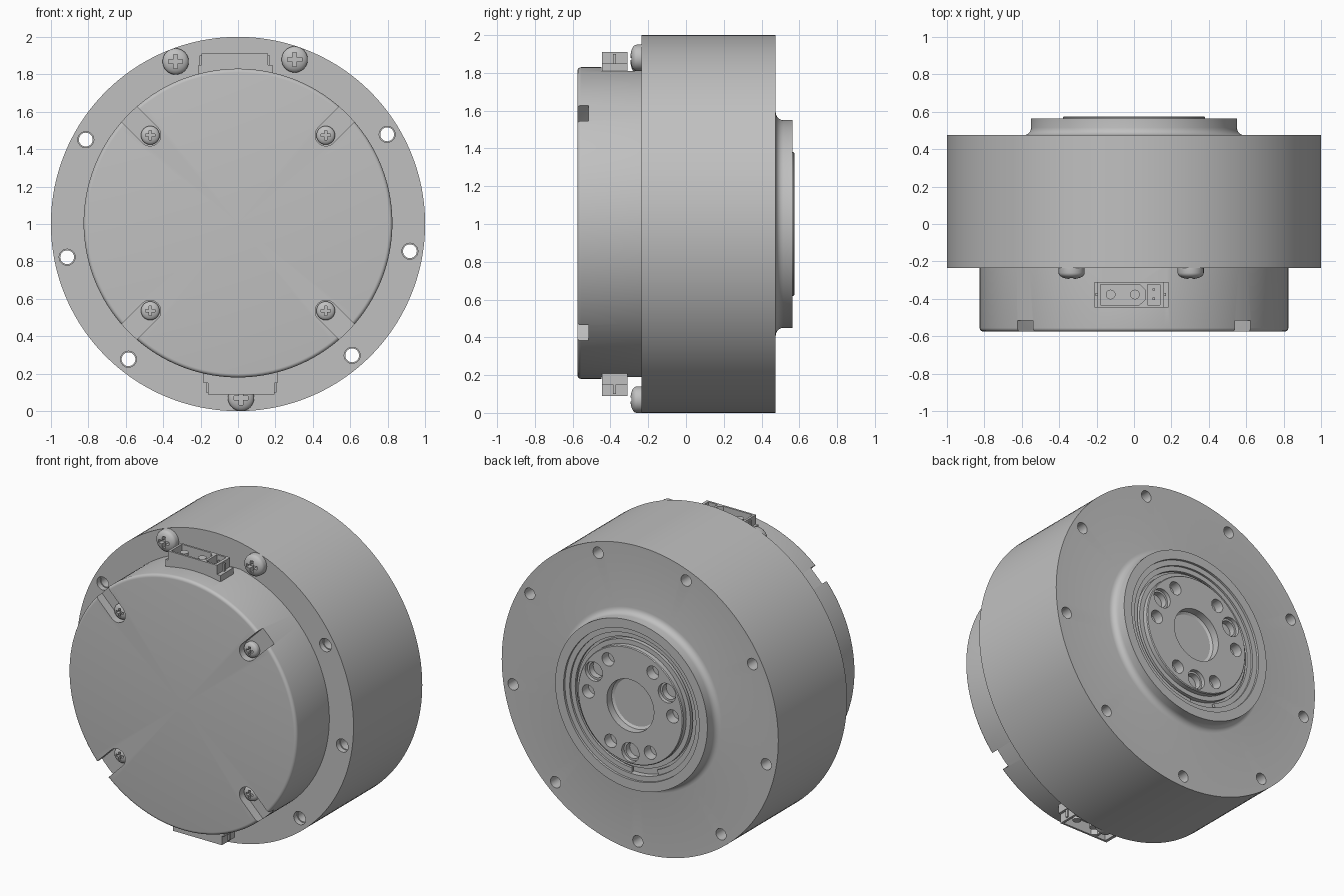
import bpy, bmesh
from math import sin, cos, pi, radians

cube = bpy.data.objects.get("Cube")
if cube:
    bpy.data.objects.remove(cube)

GREY = (0.53, 0.53, 0.53, 1)
metal = bpy.data.materials.new("plain grey")
metal.use_nodes = True
metal.diffuse_color = GREY
metal.node_tree.nodes["Principled BSDF"].inputs["Base Color"].default_value = GREY

CZ = 1.0  # height of the main axis


def finish(name, bm):
    bmesh.ops.recalc_face_normals(bm, faces=bm.faces)
    mesh = bpy.data.meshes.new(name)
    bm.to_mesh(mesh)
    bm.free()
    mesh.materials.append(metal)
    obj = bpy.data.objects.new(name, mesh)
    bpy.context.collection.objects.link(obj)
    return obj


def add_lathe(bm, profile, x=0, z=CZ, segs=32):
    """Revolve (radius, y) points about an axis parallel to y."""
    rings = []
    for r, y in profile:
        if r == 0:
            rings.append([bm.verts.new((x, y, z))] * segs)
        else:
            rings.append([bm.verts.new((x + r * cos(2 * pi * i / segs), y,
                                        z + r * sin(2 * pi * i / segs))) for i in range(segs)])
    for a, b in zip(rings, rings[1:]):
        for i in range(segs):
            j = (i + 1) % segs
            bm.faces.new(dict.fromkeys((a[i], a[j], b[j], b[i])))


def add_prism(bm, outline, lo, hi, axis="Y"):
    """Extrude an outline of (x, z) along y, or of (x, y) along z."""
    def place(p, h):
        return (p[0], h, p[1]) if axis == "Y" else (p[0], p[1], h)
    a = [bm.verts.new(place(p, lo)) for p in outline]
    b = [bm.verts.new(place(p, hi)) for p in outline]
    bm.faces.new(a)
    bm.faces.new(b)
    for i in range(len(a)):
        j = (i + 1) % len(a)
        bm.faces.new((a[i], a[j], b[j], b[i]))


def rect(x0, x1, y0, y1):
    return [(x0, y0), (x1, y0), (x1, y1), (x0, y1)]


def circle(x, y, r, n=20):
    return [(x + r * cos(2 * pi * i / n), y + r * sin(2 * pi * i / n)) for i in range(n)]


def polar(r, deg):
    return r * cos(radians(deg)), CZ + r * sin(radians(deg))


def cut(obj, bm):
    """Subtract the cutter mesh from the object."""
    cutter = finish("cutter", bm)
    cutter.hide_render = True
    mod = obj.modifiers.new("cut", "BOOLEAN")
    mod.operation, mod.solver, mod.object = "DIFFERENCE", "EXACT", cutter
    bpy.context.view_layer.objects.active = obj
    bpy.ops.object.modifier_apply(modifier=mod.name)
    bpy.data.objects.remove(cutter)


def smooth(obj):
    bpy.ops.object.select_all(action="DESELECT")
    obj.select_set(True)
    bpy.context.view_layer.objects.active = obj
    bpy.ops.object.shade_smooth_by_angle(angle=radians(30))


# Main housing with a filleted output collar at the back
fillet = [(0.59 - 0.04 * sin(t * pi / 10), 0.515 - 0.04 * cos(t * pi / 10)) for t in range(6)]
bm = bmesh.new()
add_lathe(bm, [(0, -0.235), (1, -0.235), (1, 0.475)] + fillet +
          [(0.55, 0.565), (0.49, 0.565), (0.49, 0.55), (0.456, 0.55), (0.456, 0.51), (0, 0.51)],
          segs=160)
housing = finish("housing", bm)

# Nine stepped mounting holes through the rim
hole_angles = [31 + 40 * k for k in range(9)]
bm = bmesh.new()
for a in hole_angles:
    add_lathe(bm, [(0, -0.4), (0.043, -0.4), (0.043, -0.2), (0.037, -0.2),
                   (0.037, 0.6), (0, 0.6)], *polar(0.93, a), segs=24)
cut(housing, bm)
smooth(housing)

# Output hub with shallow bore and bolt circle
bm = bmesh.new()
add_lathe(bm, [(0, 0.4), (0.41, 0.4), (0.41, 0.54), (0.38, 0.54), (0.38, 0.57), (0.375, 0.575),
               (0.17, 0.575), (0.17, 0.525), (0.155, 0.515), (0, 0.515)], segs=96)
hub = finish("output_hub", bm)
bm = bmesh.new()
for a in (30, 150, 270):
    add_lathe(bm, [(0, 0.45), (0.05, 0.45), (0.05, 0.55), (0.063, 0.55), (0.063, 0.6), (0, 0.6)],
              *polar(0.305, a), segs=24)
    for side in (-28, 28):
        add_lathe(bm, [(0, 0.47), (0.043, 0.47), (0.043, 0.6), (0, 0.6)],
                  *polar(0.305, a + side), segs=24)
cut(hub, bm)
smooth(hub)

# Split retaining ring around the hub
arc = [-88 + 335 * i / 80 for i in range(81)]
bm = bmesh.new()
add_prism(bm, [polar(0.458, a) for a in arc] + [polar(0.425, a) for a in reversed(arc)], 0.52, 0.537)
smooth(finish("retaining_ring", bm))

# Front cover with a rounded rim
rim = [(0.805 + 0.02 * sin(t * pi / 10), -0.555 - 0.02 * cos(t * pi / 10)) for t in range(6)]
bm = bmesh.new()
add_lathe(bm, [(0, -0.575)] + rim + [(0.825, -0.22), (0, -0.22)], z=CZ + 0.005, segs=160)
cover = finish("front_cover", bm)

# Four diagonal screw slots and two flat connector seats in the cover
bm = bmesh.new()
for a in (45, 135, 225, 315):
    ca, sa = cos(radians(a)), sin(radians(a))
    ends = [(0.95, -0.058)] + [(0.665 - 0.058 * sin(t * pi / 10), -0.058 * cos(t * pi / 10))
                               for t in range(11)] + [(0.95, 0.058)]
    add_prism(bm, [(u * ca - v * sa, CZ + 0.005 + u * sa + v * ca) for u, v in ends], -0.7, -0.515)
add_prism(bm, rect(-0.222, 0.195, 1.81, 2), -0.447, -0.1)
add_prism(bm, rect(-0.195, 0.222, 0, 0.19), -0.447, -0.1)
cut(cover, bm)
smooth(cover)


def screw(name, x, z, r, base, height, cross):
    """Domed screw with a cross recess, facing the front."""
    top = base - height
    dome = [(r * cos(t * pi / 12), base - height * (0.45 + 0.55 * sin(t * pi / 12))) for t in range(6)]
    bm = bmesh.new()
    add_lathe(bm, [(0, base + 0.1), (r * 0.45, base + 0.1), (r * 0.45, base), (r, base)] +
              dome + [(0, top)], x, z)
    obj = finish(name, bm)
    w = cross * 0.28
    plus = [(x + px, z + pz) for px, pz in (
        (w, w), (w, cross), (-w, cross), (-w, w), (-cross, w), (-cross, -w),
        (-w, -w), (-w, -cross), (w, -cross), (w, -w), (cross, -w), (cross, w))]
    bm = bmesh.new()
    add_prism(bm, plus, top - 0.02, top + height * 0.6)
    cut(obj, bm)
    smooth(obj)


for i, k in enumerate((1, 2, 6)):
    screw(f"rim_screw_{i + 1}", *polar(0.93, hole_angles[k]), 0.07, -0.235, 0.06, 0.038)
for i, a in enumerate((45, 135, 225, 315)):
    x, z = polar(0.663, a)
    screw(f"cover_screw_{i + 1}", x, z + 0.005, 0.05, -0.515, 0.04, 0.026)


def connector(place, flip):
    """Power and signal socket; flip turns it half a turn about the main axis."""
    bm = bmesh.new()
    add_prism(bm, rect(-0.195, 0.16, -0.445, -0.31), 1.72, 1.91, "Z")
    shell = finish(place + "_connector_shell", bm)
    bm = bmesh.new()
    add_prism(bm, [(-0.18, -0.432), (0.03, -0.432), (0.058, -0.405), (0.058, -0.35),
                   (0.03, -0.323), (-0.18, -0.323)], 1.84, 2, "Z")
    add_prism(bm, rect(0.073, 0.14, -0.432, -0.323), 1.84, 2, "Z")
    cut(shell, bm)
    # Contacts
    bm = bmesh.new()
    for x in (-0.125, 0.005):
        add_prism(bm, circle(x, -0.377, 0.026), 1.82, 1.895, "Z")
    for y in (-0.4, -0.35):
        add_prism(bm, rect(0.1, 0.112, y - 0.006, y + 0.006), 1.82, 1.89, "Z")
    pins = finish(place + "_connector_pins", bm)
    # Side feet and ribs
    bm = bmesh.new()
    for x0, x1, rib0, rib1 in ((-0.212, -0.194, -0.205, -0.194), (0.159, 0.185, 0.159, 0.172)):
        add_prism(bm, rect(x0, x1, -0.445, -0.31), 1.78, 1.85, "Z")
        add_prism(bm, rect(rib0, rib1, -0.386, -0.37), 1.84, 1.9, "Z")
    feet = finish(place + "_connector_feet", bm)
    for obj in (shell, pins, feet):
        if flip:
            for v in obj.data.vertices:
                v.co.x, v.co.z = -v.co.x, 2 * CZ - v.co.z
        smooth(obj)


connector("top", False)
connector("bottom", True)
